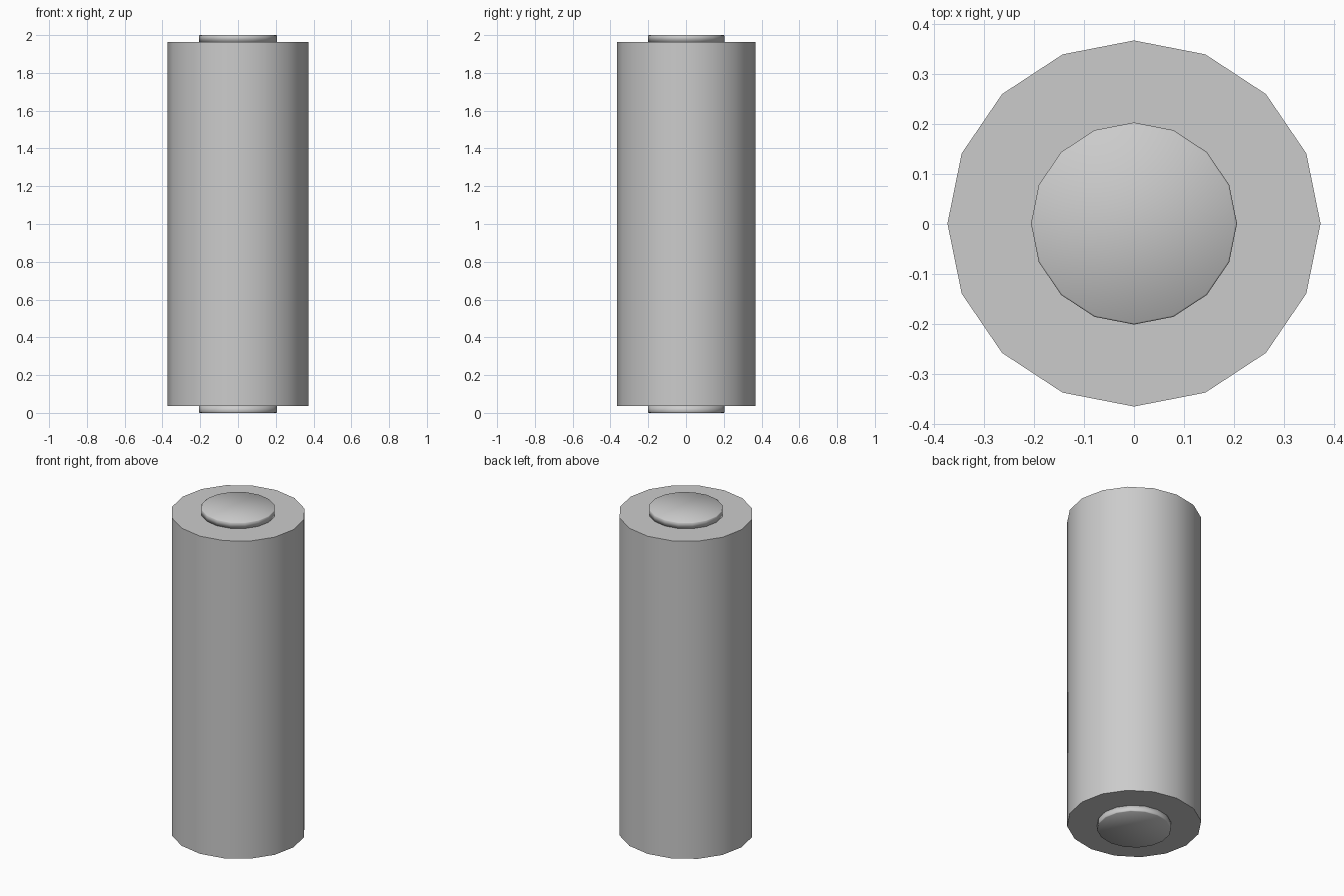
import bpy
import bmesh
from math import radians, cos, sin, tau

if "Cube" in bpy.data.objects:
    bpy.data.objects.remove(bpy.data.objects["Cube"])

SIDES = 16


def lathe(name, rings, angle=None):
    """Stack 16-sided oval rings (rx, ry, z) into a closed solid."""
    bm = bmesh.new()
    loops = [[bm.verts.new((rx * cos(tau * i / SIDES), 0.001 + ry * sin(tau * i / SIDES), z))
              for i in range(SIDES)] for rx, ry, z in rings]
    for a, b in zip(loops, loops[1:]):
        for i in range(SIDES):
            j = (i + 1) % SIDES
            bm.faces.new((a[i], a[j], b[j], b[i]))
    bm.faces.new(loops[0][::-1])
    bm.faces.new(loops[-1])
    mesh = bpy.data.meshes.new(name)
    bm.to_mesh(mesh)
    bm.free()
    obj = bpy.data.objects.new(name, mesh)
    bpy.context.collection.objects.link(obj)
    bpy.ops.object.select_all(action='DESELECT')
    obj.select_set(True)
    bpy.context.view_layer.objects.active = obj
    if angle:
        bpy.ops.object.shade_smooth_by_angle(angle=radians(angle))
    else:
        bpy.ops.object.shade_smooth()
    return obj


# main cylinder with crisp flat ends
lathe("body", [(0.373, 0.366, 0.036), (0.373, 0.366, 1.964)], 40)

# softly shaded end discs, slightly eased at the outer rim
for name, base, tip in (("top_cap", 1.964, 2.0), ("bottom_cap", 0.036, 0.0)):
    s = 1 if tip > base else -1
    rings = [(0.206, 0.202, base), (0.206, 0.202, tip - s * 0.003), (0.203, 0.199, tip)]
    lathe(name, rings if s > 0 else rings[::-1])
